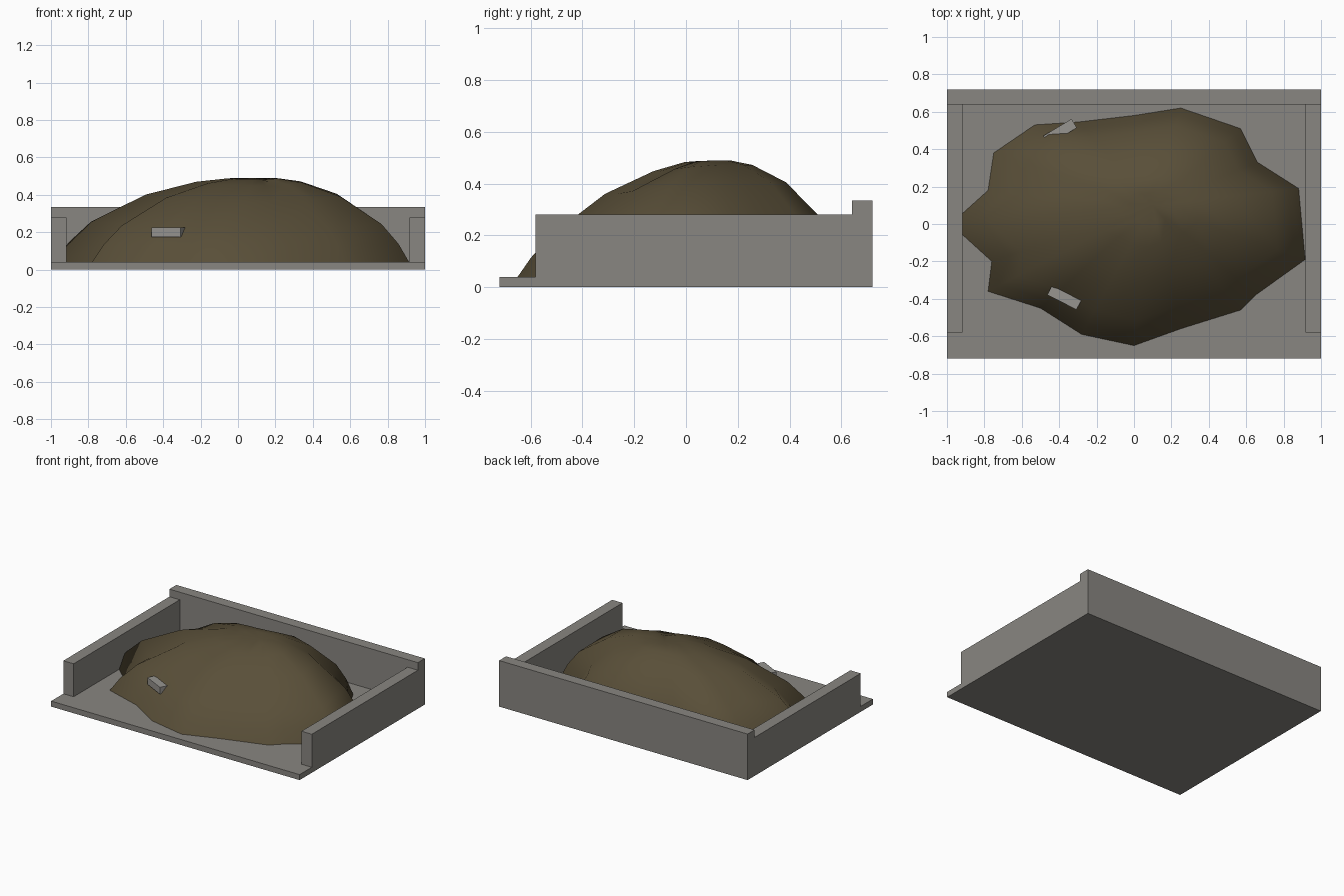
import bpy, bmesh, math
from mathutils import Matrix, Vector

if "Cube" in bpy.data.objects:
    bpy.data.objects.remove(bpy.data.objects["Cube"])


def material(name, rgb):
    m = bpy.data.materials.new(name)
    m.diffuse_color = (*rgb, 1)
    m.use_nodes = True
    m.node_tree.nodes["Principled BSDF"].inputs["Base Color"].default_value = m.diffuse_color
    return m


CONCRETE = material("concrete grey", (0.25, 0.24, 0.22))
STONE = material("light stone grey", (0.31, 0.30, 0.28))
SOIL = material("soil brown", (0.10, 0.078, 0.04))


def finish(bm, name, mat, smooth=False):
    bmesh.ops.recalc_face_normals(bm, faces=bm.faces)
    me = bpy.data.meshes.new(name)
    for f in bm.faces:
        f.smooth = smooth
    bm.to_mesh(me)
    bm.free()
    me.materials.append(mat)
    ob = bpy.data.objects.new(name, me)
    bpy.context.collection.objects.link(ob)
    return ob


def box(name, centre, size, mat, turn=0):
    bm = bmesh.new()
    m = (Matrix.Translation(centre) @ Matrix.Rotation(math.radians(turn), 4, 'Z')
         @ Matrix.Diagonal((*size, 1)))
    bmesh.ops.create_cube(bm, size=1, matrix=m)
    return finish(bm, name, mat)


# Concrete bay: floor slab, back wall, two side walls
box("floor_slab", (0, 0, 0.02), (2, 1.44, 0.04), CONCRETE)
box("back_wall", (0, 0.68, 0.1875), (2, 0.08, 0.295), CONCRETE)
for side, s in (("left", -1), ("right", 1)):
    box(side + "_wall", (s * 0.9585, 0.03, 0.16), (0.083, 1.22, 0.24), CONCRETE)

# Heap: irregular outline raised in rings to an off-centre, slightly dented peak
RIM = [(0.915, -0.19), (0.88, 0.19), (0.66, 0.33), (0.57, 0.51), (0.25, 0.62),
       (0, 0.58), (-0.3, 0.545), (-0.53, 0.53), (-0.75, 0.38), (-0.78, 0.18),
       (-0.98, 0), (-0.76, -0.20), (-0.78, -0.36), (-0.50, -0.45),
       (-0.28, -0.59), (0, -0.65), (0.25, -0.56), (0.57, -0.46), (0.65, -0.38)]
# each ring: fraction of radius, height at sides and back, height at the front
RINGS = [(1, 0.04, 0.04), (0.93, 0.15, 0.115), (0.82, 0.262, 0.205),
         (0.55, 0.405, 0.36), (0.3, 0.472, 0.448), (0.14, 0.489, 0.483)]
PEAK = Vector((0.1, 0.1))
CREASE = 17                       # rim point towards which the fold runs

bm = bmesh.new()
rings = []
for t, z_side, z_front in RINGS:
    ring = []
    for i, p in enumerate(RIM):
        d = Vector(p) - PEAK
        w = max(0, -d.y / d.length)
        z = z_side + (z_front - z_side) * w
        if i == CREASE and t < 0.5:
            z -= 0.014
        ring.append(bm.verts.new((*(PEAK + d * t), z)))
    rings.append(ring)
n = len(RIM)
for a, b in zip(rings, rings[1:]):
    for i in range(n):
        j = (i + 1) % n
        bm.faces.new((a[i], a[j], b[j], b[i]))
top = bm.verts.new((*PEAK, 0.476))
for i in range(n):
    bm.faces.new((rings[-1][i], rings[-1][(i + 1) % n], top))
finish(bm, "soil_heap", SOIL, smooth=True)

# Stone chips half buried in the heap
box("front_chip", (-0.373, -0.394, 0.2), (0.175, 0.055, 0.05), STONE, -27)
box("back_chip", (-0.395, 0.493, 0.175), (0.175, 0.055, 0.05), STONE, 31)
